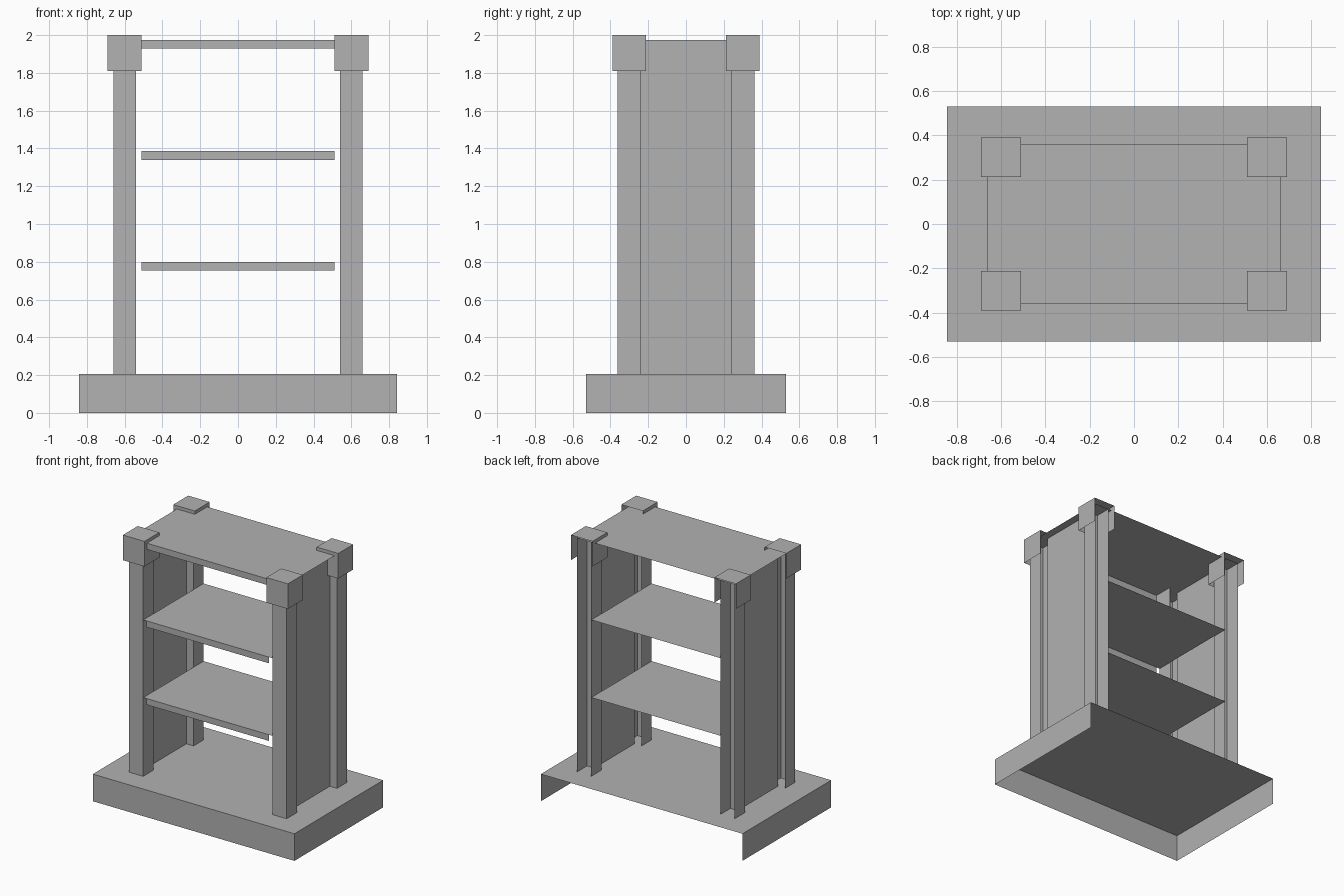
import bpy

if "Cube" in bpy.data.objects:
    bpy.data.objects.remove(bpy.data.objects["Cube"])

# One plain grey for the whole stand
grey = bpy.data.materials.new("plain_grey")
grey.diffuse_color = (0.445, 0.445, 0.445, 1)
grey.use_nodes = True
grey.node_tree.nodes["Principled BSDF"].inputs["Base Color"].default_value = grey.diffuse_color

# Corner order: index = 4*x + 2*y + z, each 0 (low) or 1 (high)
SIDES = {
    "front": (0, 4, 5, 1),
    "back": (2, 3, 7, 6),
    "left": (0, 1, 3, 2),
    "right": (4, 6, 7, 5),
    "bottom": (0, 2, 6, 4),
    "top": (1, 5, 7, 3),
}


def open_box(name, xs, ys, zs, sides):
    """Box shell between the given limits, with only the named sides."""
    corners = [(x, y, z) for x in xs for y in ys for z in zs]
    used = sorted({i for s in sides for i in SIDES[s]})
    remap = {old: new for new, old in enumerate(used)}
    mesh = bpy.data.meshes.new(name)
    mesh.from_pydata([corners[i] for i in used], [],
                     [[remap[i] for i in SIDES[s]] for s in sides])
    mesh.materials.append(grey)
    obj = bpy.data.objects.new(name, mesh)
    bpy.context.collection.objects.link(obj)
    return obj


def span(sign, inner, outer):
    """Limits on one side of the centre, in rising order."""
    return sorted((sign * inner, sign * outer))


BASE_TOP = 0.205
BOARD_TOP = 1.975
THICK = 0.047

# Plinth, open at the back and underneath
open_box("base", (-0.843, 0.843), (-0.53, 0.53), (0, BASE_TOP),
         ("front", "left", "right", "top"))

for sx, side in ((-1, "left"), (1, "right")):
    # Thin side panel set between the posts
    open_box(f"{side}_panel", (sx * 0.60, sx * 0.60), (-0.24, 0.24),
             (BASE_TOP, BOARD_TOP), ("right" if sx > 0 else "left",))
    for sy, end in ((-1, "front"), (1, "back")):
        # Corner post, open at the back
        open_box(f"{end}_{side}_post", span(sx, 0.54, 0.66),
                 span(sy, 0.24, 0.362), (BASE_TOP, BOARD_TOP),
                 ("front", "left", "right"))
        # Square cap over the post, open at the back and underneath
        open_box(f"{end}_{side}_cap", span(sx, 0.51, 0.69),
                 span(sy, 0.212, 0.39), (1.81, 2.0),
                 ("front", "left", "right", "top"))

# Shelves and top board: a flat sheet with a front lip between the caps
for name, top, half in (("lower_shelf", 0.80, 0.54),
                        ("upper_shelf", 1.387, 0.54),
                        ("top_board", BOARD_TOP, 0.66)):
    open_box(name, (-half, half), (-0.36, 0.36), (top - THICK, top), ("top",))
    open_box(name + "_lip", (-0.512, 0.512), (-0.36, 0.36),
             (top - THICK, top), ("front",))
